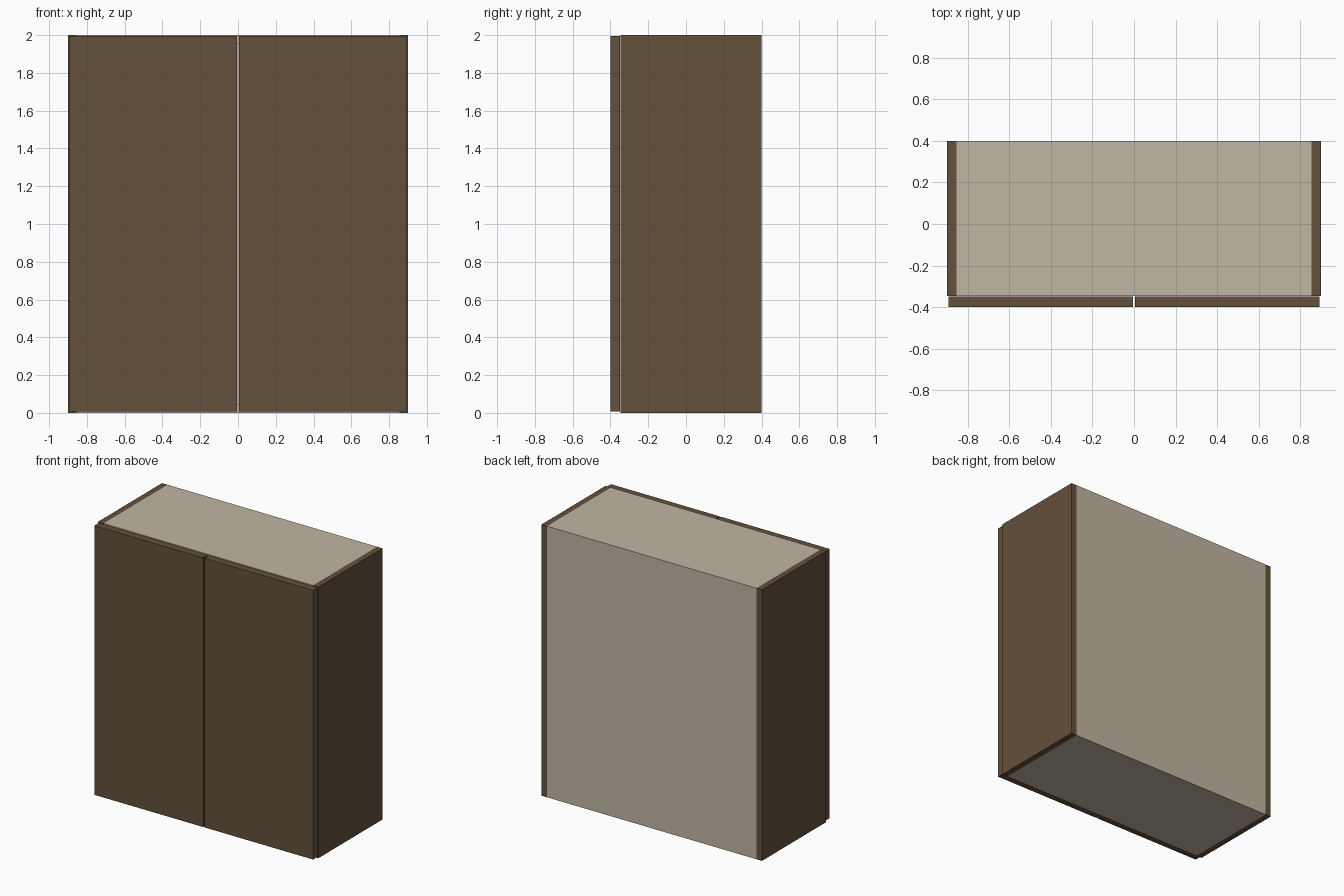
import bpy
import bmesh

if "Cube" in bpy.data.objects:
    bpy.data.objects.remove(bpy.data.objects["Cube"])


def make_material(name, color):
    mat = bpy.data.materials.new(name)
    mat.diffuse_color = (*color, 1.0)
    mat.use_nodes = True
    mat.node_tree.nodes["Principled BSDF"].inputs["Base Color"].default_value = mat.diffuse_color
    return mat


brown = make_material("dark brown wood", (0.127, 0.080, 0.045))
beige = make_material("beige panel", (0.527, 0.465, 0.361))


def box(name, lo, hi, mat):
    """Axis-aligned box between two corners."""
    bm = bmesh.new()
    bmesh.ops.create_cube(bm, size=1.0)
    for v in bm.verts:
        v.co = [lo[i] + (v.co[i] + 0.5) * (hi[i] - lo[i]) for i in range(3)]
    mesh = bpy.data.meshes.new(name)
    bm.to_mesh(mesh)
    bm.free()
    mesh.materials.append(mat)
    obj = bpy.data.objects.new(name, mesh)
    bpy.context.collection.objects.link(obj)
    return obj


W, D, H = 0.90, 0.40, 2.00     # half width, half depth, height
T = 0.045                      # board thickness
FRONT = -0.347                 # front edge of the carcass
INNER = W - T

# Side boards and doors, one of each per side
for side, s in (("left", -1), ("right", 1)):
    x0, x1 = sorted((s * INNER, s * W))
    box(f"{side}_side", (x0, FRONT, 0), (x1, D, H), brown)
    x0, x1 = sorted((s * 0.005, s * 0.893))
    box(f"{side}_door", (x0, -D, 0.008), (x1, FRONT - 0.002, H - 0.006), brown)

# Beige top, bottom and back between the side boards
box("top_panel", (-INNER, FRONT, H - T), (INNER, D, H), beige)
box("bottom_panel", (-INNER, FRONT, 0), (INNER, D, T), beige)
box("back_panel", (-INNER, D - T, T), (INNER, D, H - T), beige)
